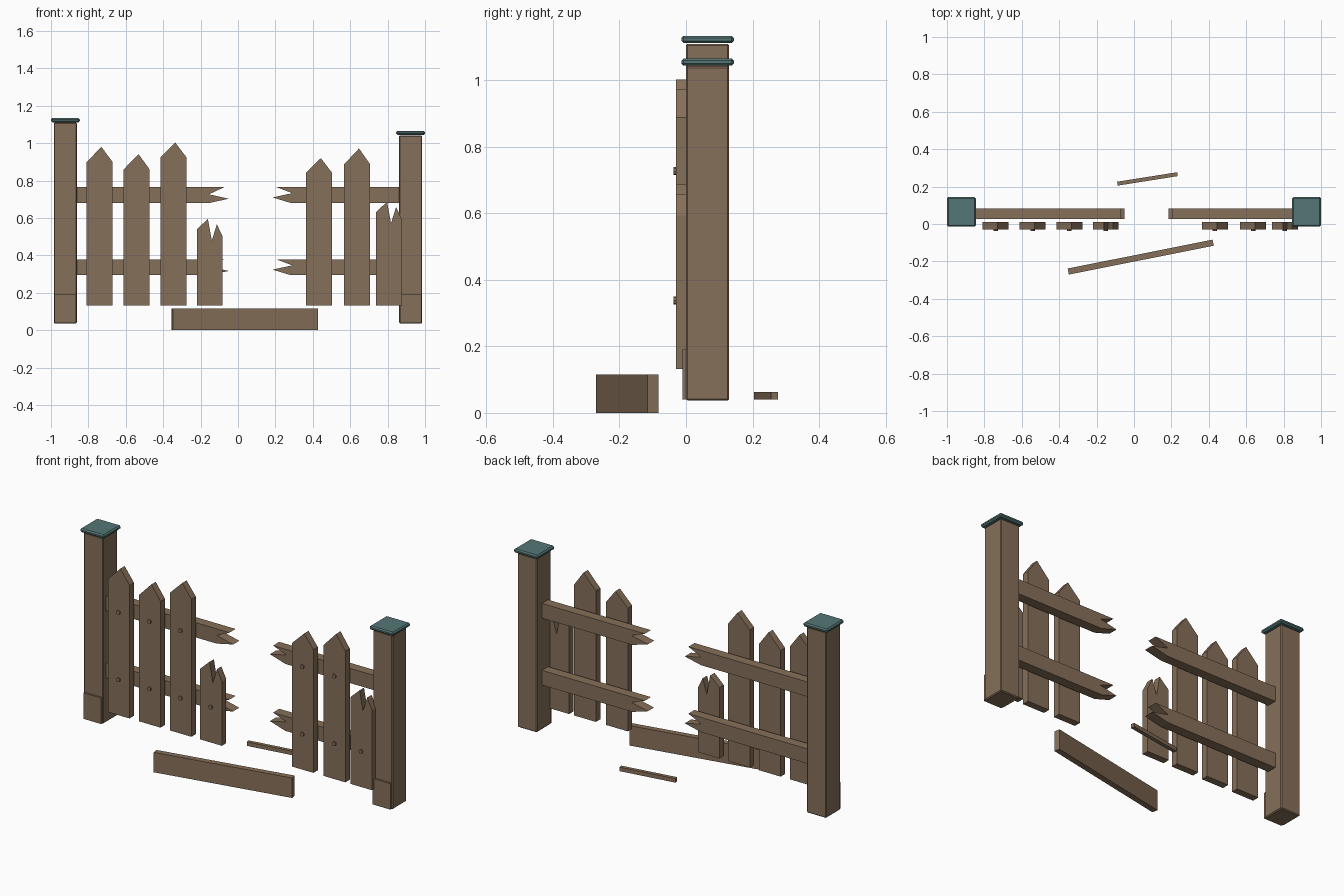
import bpy, bmesh, math
from mathutils import Matrix

cube = bpy.data.objects.get("Cube")
if cube:
    bpy.data.objects.remove(cube, do_unlink=True)


def material(name, rgb):
    m = bpy.data.materials.new(name)
    m.use_nodes = True
    m.diffuse_color = (*rgb, 1)
    m.node_tree.nodes["Principled BSDF"].inputs["Base Color"].default_value = (*rgb, 1)
    return m


WOOD = material("weathered_wood", (0.24, 0.16, 0.10))
TEAL = material("teal_cap", (0.09, 0.18, 0.18))


def finish(name, bm, mat):
    bmesh.ops.recalc_face_normals(bm, faces=bm.faces)
    mesh = bpy.data.meshes.new(name)
    bm.to_mesh(mesh)
    bm.free()
    mesh.materials.append(mat)
    ob = bpy.data.objects.new(name, mesh)
    bpy.context.collection.objects.link(ob)
    return ob


def box(name, center, size, mat=WOOD, turn=0, bevel=0):
    bm = bmesh.new()
    bmesh.ops.create_cube(bm, size=1, matrix=Matrix.Translation(center)
                          @ Matrix.Rotation(math.radians(turn), 4, "Z")
                          @ Matrix.Diagonal((*size, 1)))
    if bevel:
        bmesh.ops.bevel(bm, geom=bm.edges[:], offset=bevel, segments=1, affect="EDGES")
    return finish(name, bm, mat)


def board(name, outline, y0, y1):
    """Extrude an x-z outline from y0 to y1."""
    bm = bmesh.new()
    face = bm.faces.new([bm.verts.new((x, y0, z)) for x, z in outline])
    ext = bmesh.ops.extrude_face_region(bm, geom=[face])
    verts = [v for v in ext["geom"] if isinstance(v, bmesh.types.BMVert)]
    bmesh.ops.translate(bm, verts=verts, vec=(0, y1 - y0, 0))
    return finish(name, bm, WOOD)


def nail(name, x, z):
    bm = bmesh.new()
    bmesh.ops.create_cone(bm, cap_ends=True, segments=8, radius1=0.012, radius2=0.012,
                          depth=0.016, matrix=Matrix.Translation((x, -0.03, z))
                          @ Matrix.Rotation(math.pi / 2, 4, "X"))
    finish(name, bm, WOOD)


# Posts with caps and foot plates
for side, x, top in (("right", -0.923, 1.11), ("left", 0.923, 1.042)):
    box(side + "_post", (x, 0.065, (top + 0.037) / 2), (0.124, 0.13, top - 0.037), bevel=0.005)
    box(side + "_post_cap", (x, 0.065, top + 0.013), (0.154, 0.158, 0.022), TEAL, bevel=0.007)
    box(side + "_foot_plate", (x, -0.003, 0.115), (0.114, 0.014, 0.15))

# Rails with splintered ends
for level, dz in (("upper", 0), ("lower", -0.386)):
    splits = {
        "right": [(-0.87, 0.68), (-0.87, 0.765), (-0.073, 0.765), (-0.155, 0.727),
                  (-0.05, 0.703), (-0.155, 0.68)],
        "left": [(0.87, 0.68), (0.87, 0.765), (0.205, 0.765), (0.29, 0.733),
                 (0.185, 0.71), (0.283, 0.68)],
    }
    for side, pts in splits.items():
        board(f"{side}_{level}_rail", [(x, z + dz) for x, z in pts], 0.027, 0.083)

# Whole pickets: centre, shoulder height, peak height
HALF, FOOT = 0.069, 0.132
for i, (x, shoulder, peak) in enumerate(((-0.74, 0.9, 0.98), (-0.542, 0.86, 0.942),
                                         (-0.345, 0.925, 1.003), (0.433, 0.843, 0.92),
                                         (0.637, 0.888, 0.972)), 1):
    board(f"picket_{i}", [(x - HALF, FOOT), (x + HALF, FOOT), (x + HALF, shoulder),
                          (x + 0.01, peak), (x - HALF, shoulder)], -0.03, 0.01)
    nail(f"picket_{i}_upper_nail", x, 0.727)
    nail(f"picket_{i}_lower_nail", x, 0.338)

# Snapped pickets: centre, height of the outer break
for i, (x, z) in enumerate(((-0.151, 0.54), (0.807, 0.632)), 1):
    board(f"broken_picket_{i}", [(x - HALF, FOOT), (x + HALF, FOOT), (x + HALF, z - 0.038),
                                 (x + 0.038, z + 0.026), (x + 0.011, z - 0.06),
                                 (x - 0.01, z + 0.055), (x - HALF, z)], -0.03, 0.01)
    nail(f"broken_picket_{i}_nail", x, 0.338)

# Fallen pieces
box("fallen_plank", (0.036, -0.177, 0.0575), (0.79, 0.033, 0.115), turn=11.3)
box("fallen_splinter", (0.072, 0.241, 0.052), (0.325, 0.021, 0.023), turn=9)
